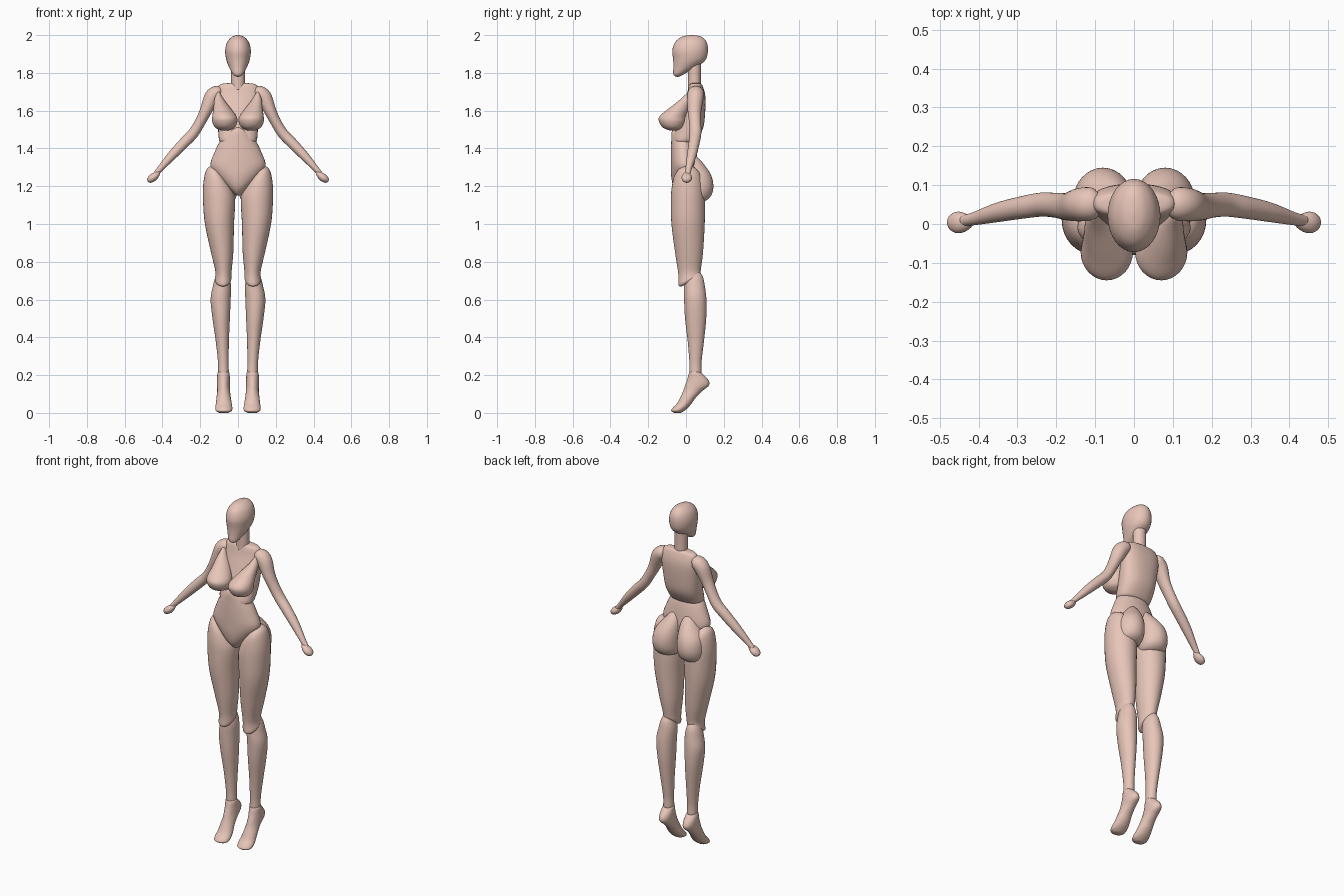
import bpy, bmesh, math
from mathutils import Vector

skin = bpy.data.materials.new("skin")
skin.diffuse_color = (0.80, 0.56, 0.48, 1)
SEG, STEPS = 32, 5


def smooth_path(rows):
    """Catmull-Rom interpolation of section rows."""
    out = []
    for i in range(len(rows) - 1):
        p0, p1, p2 = rows[max(i - 1, 0)], rows[i], rows[i + 1]
        p3 = rows[min(i + 2, len(rows) - 1)]
        for s in range(STEPS):
            t = s / STEPS
            out.append([0.5 * (2 * b + (c - a) * t + (2 * a - 5 * b + 4 * c - d) * t * t
                               + (3 * b - a - 3 * c + d) * t ** 3)
                        for a, b, c, d in zip(p0, p1, p2, p3)])
    return out + [list(rows[-1])]


def loft(name, rows, side=1, flat=True, power=1.0):
    """Rows: x, y, z, radius x, radius y, optional slope x, slope y.
    Rings lie level when flat, otherwise square to the path."""
    path = smooth_path([list(r) + [0] * (7 - len(r)) for r in rows])
    bm = bmesh.new()
    rings = []
    for i, (x, y, z, rx, ry, sx, sy) in enumerate(path):
        u = Vector((1, 0, sx))
        v = Vector((0, 1, sy))
        if not flat:
            a, b = path[max(i - 1, 0)], path[min(i + 1, len(path) - 1)]
            t = (Vector(b[:3]) - Vector(a[:3])).normalized()
            u = v.cross(t).normalized()
            v = t.cross(u)
        rx, ry = max(rx, 0.002), max(ry, 0.002)
        ring = []
        for k in range(SEG):
            ang = 2 * math.pi * k / SEG
            c, s = math.cos(ang), math.sin(ang)
            c = math.copysign(abs(c) ** power, c)
            s = math.copysign(abs(s) ** power, s)
            p = Vector((x, y, z)) + u * (rx * c) + v * (ry * s)
            ring.append(bm.verts.new((p.x * side, p.y, p.z)))
        rings.append(ring)
    for r, q in zip(rings, rings[1:]):
        for k in range(SEG):
            n = (k + 1) % SEG
            bm.faces.new((r[k], r[n], q[n], q[k]))
    bm.faces.new(rings[0])
    bm.faces.new(rings[-1])
    bmesh.ops.recalc_face_normals(bm, faces=bm.faces)
    for f in bm.faces:
        f.smooth = True
    me = bpy.data.meshes.new(name)
    bm.to_mesh(me)
    bm.free()
    me.materials.append(skin)
    ob = bpy.data.objects.new(name, me)
    bpy.context.collection.objects.link(ob)
    return ob


# Head and neck
loft("head", [(0, .03, 2.0, .005, .008), (0, .03, 1.992, .03, .05), (0, .026, 1.965, .056, .082),
              (0, .022, 1.92, .068, .094), (0, .018, 1.87, .062, .086), (0, -.004, 1.832, .048, .063),
              (0, -.033, 1.80, .032, .035), (0, -.043, 1.786, .02, .02), (0, -.045, 1.779, .004, .004)])
loft("neck", [(0, .045, 1.71, .036, .034), (0, .045, 1.77, .036, .034), (0, .045, 1.87, .037, .035)])

# Rib cage and abdomen
loft("chest", [(0, .052, 1.746, .05, .02), (0, .052, 1.735, .10, .034), (0, .052, 1.68, .115, .05),
               (0, .038, 1.60, .112, .064), (0, .018, 1.51, .106, .073), (0, -.008, 1.445, .10, .064),
               (0, -.01, 1.43, .085, .05)], power=.85)
loft("abdomen", [(0, -.04, 1.51, .015, .02), (0, -.03, 1.49, .05, .045), (0, -.018, 1.44, .094, .06),
                 (0, -.012, 1.38, .124, .068), (0, -.008, 1.31, .146, .072), (0, -.005, 1.25, .11, .073),
                 (0, .0, 1.195, .06, .066), (0, .005, 1.16, .022, .045), (0, .005, 1.15, .008, .02)])

for side, tag in ((1, "left"), (-1, "right")):
    # Breasts and buttocks
    loft("breast_" + tag, [(.105, .022, 1.70, .006, .01), (.10, .002, 1.66, .025, .032),
                           (.083, -.036, 1.61, .047, .057), (.072, -.068, 1.57, .064, .072),
                           (.07, -.072, 1.54, .066, .07), (.07, -.07, 1.51, .05, .052),
                           (.07, -.068, 1.495, .018, .018)], side)
    loft("buttock_" + tag, [(.04, .025, 1.375, .015, .015), (.053, .042, 1.32, .045, .05),
                            (.073, .055, 1.26, .07, .077), (.08, .06, 1.20, .076, .085),
                            (.08, .056, 1.15, .072, .077), (.08, .045, 1.122, .055, .056),
                            (.08, .04, 1.115, .02, .02)], side)
    # Arm and hand
    loft("arm_" + tag, [(.085, .055, 1.705, .012, .02), (.105, .053, 1.70, .034, .04),
                        (.137, .05, 1.672, .041, .043), (.17, .045, 1.60, .032, .036),
                        (.20, .048, 1.54, .028, .032), (.237, .05, 1.48, .028, .031),
                        (.285, .043, 1.43, .028, .029), (.35, .03, 1.362, .024, .025),
                        (.41, .014, 1.295, .016, .017), (.44, .008, 1.26, .013, .014)], side, flat=False)
    loft("hand_" + tag, [(.414, .005, 1.277, .004, .004), (.424, .005, 1.268, .013, .016),
                         (.442, .004, 1.252, .020, .026), (.458, .004, 1.24, .020, .027),
                         (.472, .004, 1.229, .014, .018), (.477, .004, 1.225, .004, .005)], side, flat=False)
    # Thigh, with slanted hip and knee ends
    loft("thigh_" + tag, [(.11, .01, 1.29, .025, .04, .8, 0), (.108, .01, 1.25, .06, .072, .6, 0),
                          (.104, .01, 1.19, .08, .086, .25, 0), (.10, .01, 1.12, .085, .09),
                          (.098, .011, 1.0, .077, .088), (.084, .016, .85, .059, .074),
                          (.077, .019, .75, .043, .06, 0, .2), (.079, .017, .705, .043, .057, 0, .5),
                          (.08, .017, .69, .028, .04, 0, .5)], side)
    # Calf
    loft("calf_" + tag, [(.082, .045, .745, .025, .03), (.083, .043, .715, .038, .048),
                         (.085, .045, .67, .048, .055), (.092, .049, .60, .053, .059),
                         (.089, .051, .50, .046, .056), (.083, .052, .38, .035, .043),
                         (.078, .05, .27, .028, .032), (.077, .05, .21, .028, .031),
                         (.077, .05, .19, .02, .02)], side)
    # Pointed foot
    loft("foot_" + tag, [(.077, .05, .222, .02, .02), (.077, .05, .212, .031, .033),
                         (.077, .062, .175, .034, .056), (.077, .058, .145, .034, .063),
                         (.076, .035, .115, .034, .05), (.076, .01, .08, .038, .041),
                         (.075, -.009, .05, .042, .039), (.075, -.032, .025, .045, .04),
                         (.075, -.045, .01, .041, .034), (.075, -.045, 0, .024, .018)], side)
